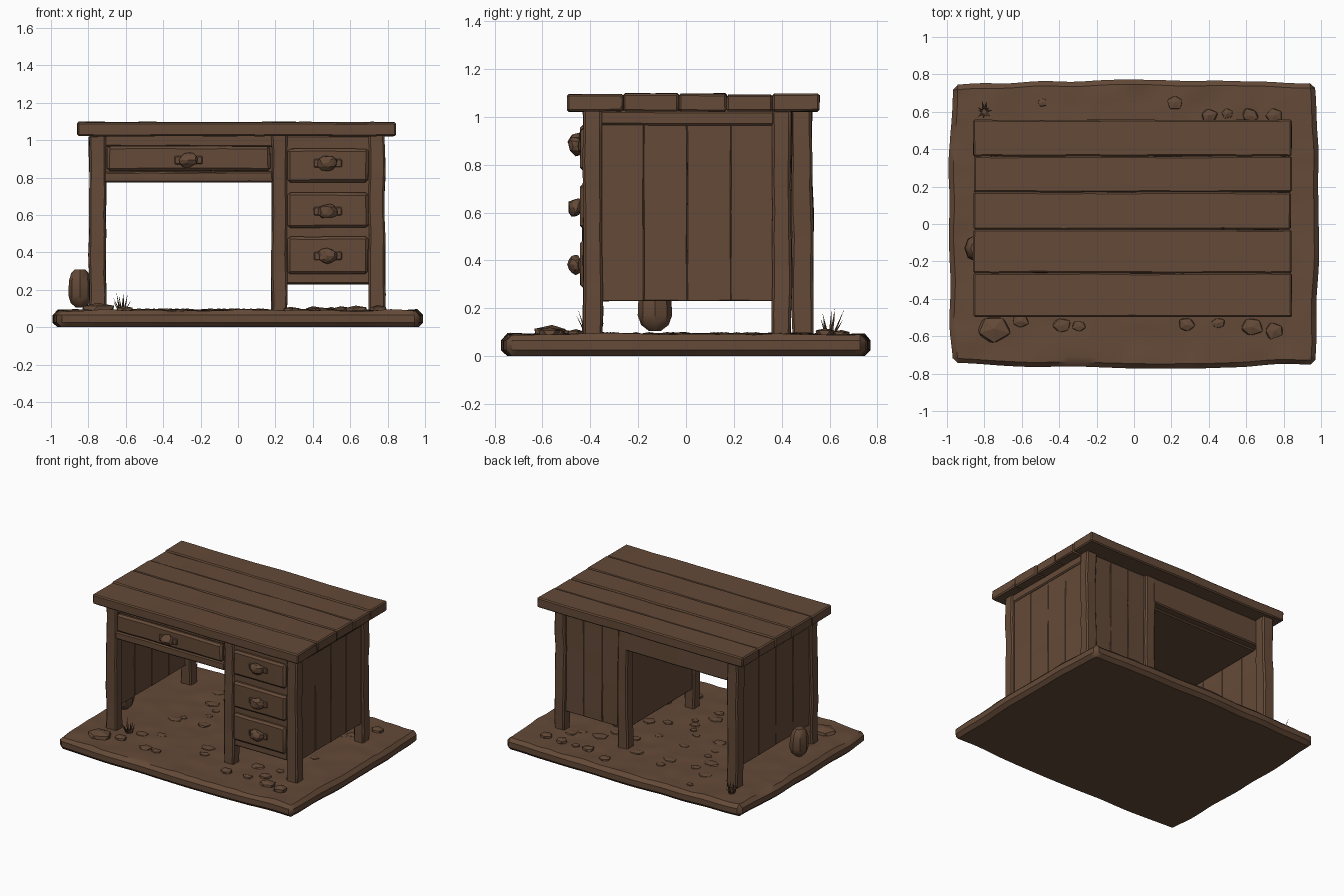
import bpy, bmesh, math, random
from mathutils import Vector, noise

if "Cube" in bpy.data.objects:
    bpy.data.objects.remove(bpy.data.objects["Cube"])

random.seed(7)
wood = bpy.data.materials.new("dark brown")
wood.diffuse_color = (0.127, 0.068, 0.039, 1)
wood.use_nodes = True
wood.node_tree.nodes["Principled BSDF"].inputs["Base Color"].default_value = wood.diffuse_color


def finish(name, bm, smooth=True):
    bmesh.ops.recalc_face_normals(bm, faces=bm.faces)
    me = bpy.data.meshes.new(name)
    bm.to_mesh(me)
    bm.free()
    me.materials.append(wood)
    ob = bpy.data.objects.new(name, me)
    bpy.context.collection.objects.link(ob)
    if smooth:
        bpy.ops.object.select_all(action='DESELECT')
        ob.select_set(True)
        bpy.context.view_layer.objects.active = ob
        bpy.ops.object.shade_smooth_by_angle(angle=math.radians(35))
    return ob


def box_mesh(lo, hi, bevel, step):
    """Bevelled box cut into a grid so that it can be made uneven."""
    lo, hi = Vector(lo), Vector(hi)
    bm = bmesh.new()
    bmesh.ops.create_cube(bm, size=1)
    for v in bm.verts:
        v.co = Vector((lo[i] + (v.co[i] + 0.5) * (hi[i] - lo[i]) for i in range(3)))
    bmesh.ops.bevel(bm, geom=bm.edges[:], offset=bevel, segments=1, affect='EDGES')
    for i in range(3):
        n = int((hi[i] - lo[i]) / step)
        for k in range(1, n):
            p, nrm = Vector(), Vector()
            p[i] = lo[i] + (hi[i] - lo[i]) * k / n
            nrm[i] = 1
            bmesh.ops.bisect_plane(bm, geom=bm.verts[:] + bm.edges[:] + bm.faces[:],
                                   plane_co=p, plane_no=nrm)
    return bm


def board(name, x, y, z, amp=0.005, bevel=0.008, step=0.12):
    bm = box_mesh((x[0], y[0], z[0]), (x[1], y[1], z[1]), bevel, step)
    off = Vector([random.uniform(-50, 50) for _ in range(3)])
    for v in bm.verts:
        v.co += noise.noise_vector(v.co * 5 + off) * amp
    return finish(name, bm)


def rock(name, loc, size, flat=True):
    bm = bmesh.new()
    bmesh.ops.create_icosphere(bm, subdivisions=1 if flat else 2, radius=1)
    a = random.uniform(0, 6.28)
    for v in bm.verts:
        c = v.co * random.uniform(0.82, 1.1)
        if flat:  # flattened top, turned at random
            c.z = min(c.z, 0.7)
            c = Vector((c.x * math.cos(a) - c.y * math.sin(a),
                        c.x * math.sin(a) + c.y * math.cos(a), c.z))
        v.co = Vector(loc) + Vector((c[i] * size[i] for i in range(3)))
    return finish(name, bm, False)


# earth base with a wavy outline and bumpy top
bm = box_mesh((-0.965, -0.745, 0), (0.965, 0.745, 0.09), 0.025, 0.05)
for v in bm.verts:
    c = v.co.copy()
    n = noise.noise_vector(Vector((c.x * 4, c.y * 4, 3)))
    v.co.x += c.x * 0.028 * (1 - (c.y / 0.75) ** 2) + n.x * 0.014
    v.co.y += c.y * 0.03 * (1 - (c.x / 0.97) ** 2) + n.y * 0.014
    if c.z > 0.08:
        v.co.z += noise.noise(c * 9) * 0.011
finish("earth_base", bm)

# tabletop planks
ys = [-0.497, -0.262, -0.03, 0.17, 0.362, 0.557]
for i in range(5):
    board(f"top_plank_{i}", (-0.86 + random.uniform(0, .008), 0.845 - random.uniform(0, .008)),
          (ys[i], ys[i + 1]), (1.022, 1.098 - random.uniform(0, .006)), 0.004)

# legs
F, B, L = (-0.43, -0.35), (0.36, 0.44), (0.44, 0.53)
for name, x, y in [("front_left_leg", (-0.795, -0.705), F), ("front_middle_leg", (0.178, 0.262), F),
                   ("front_right_leg", (0.70, 0.785), F), ("back_left_leg", (-0.795, -0.705), L),
                   ("back_middle_leg", (0.178, 0.262), B), ("back_right_leg", (0.70, 0.785), B)]:
    board(name, x, y, (0.07, 1.03), 0.009, 0.01, 0.1)

# side panels of upright boards with a rail above
for name, x, y0, y1 in [("right_panel", (0.735, 0.765), -0.36, 0.37),
                        ("left_panel", (-0.775, -0.745), -0.36, 0.45)]:
    w = (y1 - y0) / 4
    for i in range(4):
        board(f"{name}_{i}", x, (y0 + i * w, y0 + i * w + w), (0.23, 0.98), 0.003, 0.003)
    board(name + "_rail", (x[0] - 0.01, x[1] + 0.01), (y0, y1), (0.965, 1.025), 0.003)
for i in range(3):
    board(f"pedestal_back_{i}", (0.25 + i * .153, 0.25 + i * .153 + .153), (0.385, 0.415),
          (0.23, 1.025), 0.003, 0.003)
board("pedestal_inner_side", (0.195, 0.225), (-0.36, 0.37), (0.23, 1.025), 0.003)
board("pedestal_floor", (0.2, 0.76), (-0.40, 0.40), (0.23, 0.26), 0.002)
board("pedestal_face", (0.25, 0.71), (-0.415, -0.39), (0.23, 1.025), 0.002)

# wide drawer compartment
board("drawer_rail", (-0.715, 0.19), (-0.43, -0.38), (0.775, 0.832), 0.005)
board("drawer_top_rail", (-0.715, 0.19), (-0.42, -0.38), (0.965, 1.03), 0.003)
board("drawer_box", (-0.745, 0.2), (-0.40, 0.39), (0.82, 1.025), 0.003)
board("back_rail", (-0.75, 0.2), (0.385, 0.445), (0.83, 1.025), 0.004)
board("back_left_bracket", (-0.78, -0.72), (0.36, 0.52), (0.965, 1.025), 0.003)


# drawer fronts with handles
def drawer(name, x, z, hx, hz):
    board(name, x, (-0.443, -0.40), z, 0.003, 0.014)
    board(name + "_handle_plate", (hx - .075, hx + .075), (-0.452, -0.435),
          (hz - .022, hz + .022), 0.003, 0.005, 0.05)
    rock(name + "_knob", (hx, -0.462, hz), (0.056, 0.032, 0.042), False)


drawer("wide_drawer", (-0.70, 0.172), (0.836, 0.968), -0.265, 0.895)
drawer("upper_drawer", (0.265, 0.697), (0.775, 0.955), 0.48, 0.878)
drawer("middle_drawer", (0.265, 0.697), (0.532, 0.72), 0.48, 0.622)
drawer("lower_drawer", (0.265, 0.697), (0.285, 0.485), 0.48, 0.382)

# pouch hanging on the left side
bm = bmesh.new()
rings = []
for z, r in [(0.105, 0.35), (0.13, 0.8), (0.17, 1.0), (0.25, 0.95), (0.29, 0.75), (0.31, 0.45)]:
    rings.append([bm.verts.new((-0.845 + 0.062 * r * math.cos(k * math.pi / 4),
                                -0.13 + 0.072 * r * math.sin(k * math.pi / 4), z)) for k in range(8)])
for a, b in zip(rings, rings[1:]):
    for k in range(8):
        bm.faces.new((a[k], a[(k + 1) % 8], b[(k + 1) % 8], b[k]))
bm.faces.new(rings[0])
bm.faces.new(rings[-1])
finish("pouch", bm)

# rocks along the edges of the base
for i, (x, y, r, h) in enumerate([(-.75, -.56, .10, .06), (-.61, -.52, .05, .035), (.28, -.54, .05, .03),
                                  (.45, -.53, .04, .025), (.63, -.55, .07, .04), (.75, -.57, .06, .045),
                                  (.55, -.46, .05, .035), (.22, .65, .05, .03), (.40, .58, .05, .035),
                                  (.50, .59, .04, .03), (.62, .58, .05, .035), (.75, .58, .05, .04),
                                  (-.49, .65, .03, .015)]):
    rock(f"rock_{i}", (x, y, 0.088), (r, r * 0.85, h))

# flat stones trodden into the earth
for i in range(34):
    r = random.uniform(0.03, 0.065)
    rock(f"flat_stone_{i}", (random.uniform(-.65, .65), random.uniform(-.55, .5), 0.088),
         (r, r * 0.8, 0.017))

# grass tufts
for name, cx, cy, h in [("front_grass", -0.62, -0.40, 0.11), ("back_grass", -0.80, 0.60, 0.14)]:
    bm = bmesh.new()
    for k in range(10):
        a = k * 0.63 + random.uniform(-.2, .2)
        d = Vector((math.cos(a), math.sin(a), 0))
        s = Vector((-d.y, d.x, 0)) * 0.007
        p = Vector((cx, cy, 0.08)) + d * 0.01
        hh = h * random.uniform(0.5, 1.05)
        base = [bm.verts.new(c) for c in (p + s, p - s, p + d * 0.009)]
        tip = bm.verts.new(p + d * random.uniform(.02, .055) + Vector((0, 0, hh)))
        bm.faces.new(base)
        for j in range(3):
            bm.faces.new((base[j], base[(j + 1) % 3], tip))
    finish(name, bm, False)
